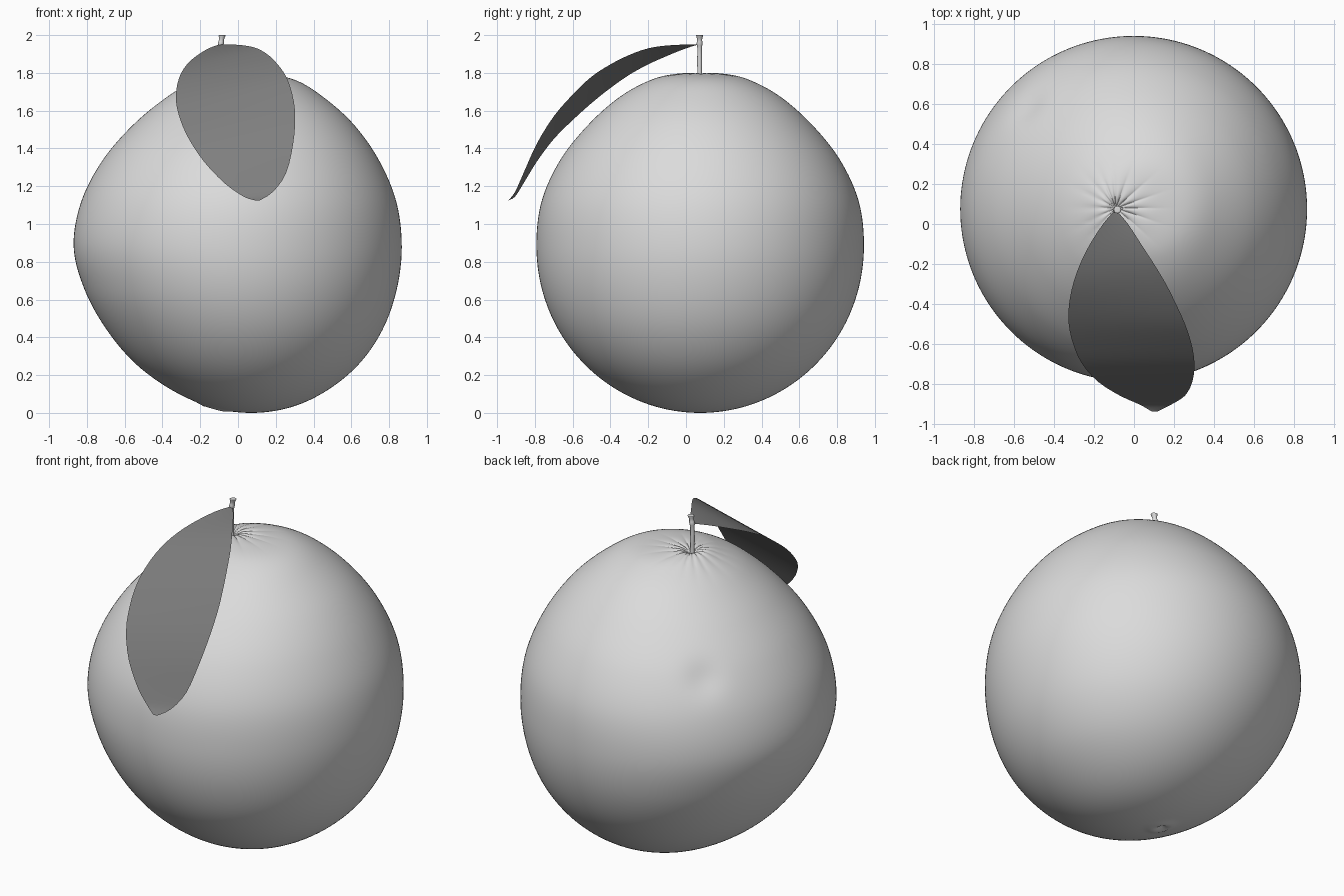
import bpy
import bmesh
import math
from mathutils import Vector

cube = bpy.data.objects.get("Cube")
if cube:
    bpy.data.objects.remove(cube, do_unlink=True)


def make_material(name, value):
    mat = bpy.data.materials.new(name)
    mat.use_nodes = True
    colour = (value, value, value, 1)
    mat.diffuse_color = colour
    mat.node_tree.nodes["Principled BSDF"].inputs["Base Color"].default_value = colour
    return mat


light_grey = make_material("light_grey", 0.71)
dark_grey = make_material("dark_grey", 0.21)


def smooth_rows(rows, steps):
    """Catmull-Rom interpolation through a list of number tuples."""
    out = []
    last = len(rows) - 1
    for i in range(last):
        a, b, c, d = (rows[k] for k in (max(i - 1, 0), i, i + 1, min(i + 2, last)))
        for s in range(steps):
            t = s / steps
            out.append([0.5 * (2 * q + (r - p) * t + (2 * p - 5 * q + 4 * r - w) * t * t
                               + (3 * q - p - 3 * r + w) * t ** 3)
                        for p, q, r, w in zip(a, b, c, d)])
    out.append(list(rows[-1]))
    return out


def loft(name, rings, material, closed, shape=None):
    """Skin a list of point rows with quads, then optionally move each point."""
    bm = bmesh.new()
    grid = [[bm.verts.new(p) for p in ring] for ring in rings]
    n = len(grid[0])
    for lower, upper in zip(grid, grid[1:]):
        for j in range(n if closed else n - 1):
            k = (j + 1) % n
            bm.faces.new((lower[j], lower[k], upper[k], upper[j]))
    bmesh.ops.remove_doubles(bm, verts=bm.verts, dist=1e-5)
    if shape:
        for v in bm.verts:
            v.co += shape(v.co)
    mesh = bpy.data.meshes.new(name)
    bm.to_mesh(mesh)
    bm.free()
    mesh.materials.append(material)
    mesh.shade_smooth()
    obj = bpy.data.objects.new(name, mesh)
    bpy.context.collection.objects.link(obj)


def ellipse(cx, cy, z, rx, ry, n):
    return [(cx + rx * math.cos(2 * math.pi * j / n),
             cy + ry * math.sin(2 * math.pi * j / n), z) for j in range(n)]


# Fruit body: height, left edge x, right edge x, half depth.
# The first row mirrors the third, so that the bottom pole is round.
body_profile = [
    (0.03, 0.28, -0.14, -0.224), (0.0, 0.07, 0.07, 0.0), (0.03, -0.14, 0.28, 0.224),
    (0.118, -0.345, 0.47, 0.433), (0.258, -0.54, 0.64, 0.613), (0.44, -0.695, 0.765, 0.751),
    (0.652, -0.812, 0.84, 0.837), (0.88, -0.87, 0.867, 0.867), (1.118, -0.83, 0.838, 0.84),
    (1.34, -0.715, 0.745, 0.74), (1.53, -0.55, 0.61, 0.588), (1.677, -0.37, 0.445, 0.42),
    (1.765, -0.22, 0.295, 0.255), (1.795, -0.15, 0.12, 0.12), (1.795, -0.09, -0.09, 0.0)]
BODY_STEPS = 10
CY = 0.075
dent = Vector((-0.54, 0.595, 1.33))


def surface_detail(p):
    move = Vector((0, 0, 0))
    # Dimple and radial creases around the stem
    if p.z > 1.5:
        dx, dy = p.x + 0.09, p.y - 0.08
        r, a = math.hypot(dx, dy), math.atan2(dy, dx)
        fade = min(r / 0.05, 1) * math.exp(-(r / 0.15) ** 2)
        crease = abs(math.sin(8 * a + 0.6 * math.sin(3 * a))) ** 0.5 - 0.8
        move.z += 0.012 * fade * crease - 0.02 * math.exp(-(r / 0.035) ** 2)
    # Small navel underneath
    elif p.z < 0.2:
        r = math.hypot(p.x + 0.13, p.y - 0.08)
        move.z += 0.018 * math.exp(-(r / 0.02) ** 2) - 0.008 * math.exp(-((r - 0.05) / 0.03) ** 2)
    # Shallow dent high on the back
    d = (p - dent).length
    if d < 0.4:
        inward = (Vector((0, CY, 0.9)) - p).normalized()
        move += inward * 0.018 * math.exp(-(d / 0.1) ** 2)
    return move


body_rows = smooth_rows(body_profile, BODY_STEPS)[BODY_STEPS:]
loft("fruit_body",
     [ellipse((l + r) / 2, CY, z, (r - l) / 2, d, 160) for z, l, r, d in body_rows],
     light_grey, True, surface_detail)

# Stem: height, centre x, radius
stem_profile = [(1.75, -0.093, 0.016), (1.80, -0.093, 0.012), (1.86, -0.094, 0.013),
                (1.93, -0.093, 0.012), (1.955, -0.091, 0.016), (1.975, -0.088, 0.013),
                (1.995, -0.084, 0.018), (2.0, -0.083, 0.017), (2.0, -0.083, 0.0)]
loft("stem", [ellipse(x, CY - 0.003, z, r, r, 12) for z, x, r in smooth_rows(stem_profile, 2)],
     light_grey, True)

# Leaf: y, left edge x and z, right edge x and z
leaf_profile = [
    (0.065, -0.10, 1.95, -0.085, 1.95), (0.0, -0.155, 1.93, -0.03, 1.95),
    (-0.1, -0.22, 1.89, 0.035, 1.945), (-0.2, -0.27, 1.845, 0.10, 1.93),
    (-0.3, -0.305, 1.79, 0.16, 1.895), (-0.4, -0.325, 1.72, 0.21, 1.845),
    (-0.5, -0.327, 1.64, 0.255, 1.78), (-0.6, -0.305, 1.55, 0.288, 1.685),
    (-0.7, -0.26, 1.45, 0.303, 1.57), (-0.79, -0.18, 1.33, 0.292, 1.425),
    (-0.86, -0.07, 1.215, 0.255, 1.27), (-0.905, 0.03, 1.145, 0.185, 1.17),
    (-0.94, 0.09, 1.125, 0.115, 1.125)]
loft("leaf",
     [[(l + (r - l) * t / 8, y, zl + (zr - zl) * t / 8) for t in range(9)]
      for y, l, zl, r, zr in smooth_rows(leaf_profile, 3)], dark_grey, False)
